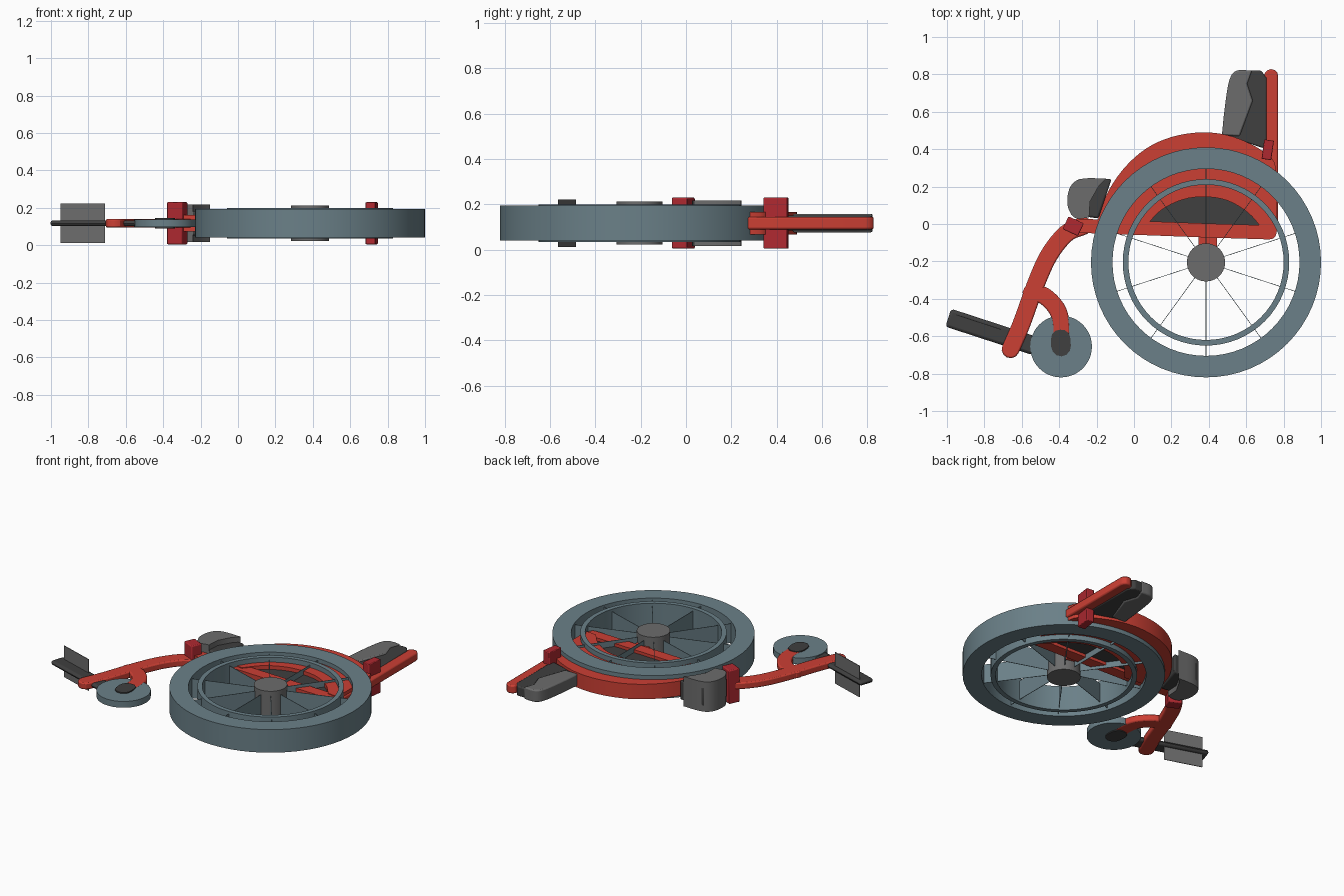
import bpy, bmesh, math
from mathutils import Vector

cube = bpy.data.objects.get("Cube")
if cube:
    bpy.data.objects.remove(cube, do_unlink=True)

MID = 0.1175   # mid-plane of the flat chair


def material(name, rgb):
    m = bpy.data.materials.new(name)
    m.use_nodes = True
    m.diffuse_color = (*rgb, 1)
    m.node_tree.nodes["Principled BSDF"].inputs["Base Color"].default_value = (*rgb, 1)
    return m


RED = material("frame red", (0.6, 0.05, 0.034))
CRIMSON = material("clamp crimson", (0.43, 0.022, 0.03))
SLATE = material("wheel slate", (0.145, 0.216, 0.246))
GREY = material("mid grey", (0.15, 0.15, 0.15))
DARK = material("dark grey", (0.05, 0.05, 0.05))


def prism(name, outline, height, mat, bevel=0.0, mid=MID):
    """Extrude a plan outline, symmetric about the mid-plane."""
    bm = bmesh.new()
    base = bm.faces.new([bm.verts.new((p[0], p[1], mid - height / 2)) for p in outline])
    geo = bmesh.ops.extrude_face_region(bm, geom=[base])["geom"]
    bmesh.ops.translate(bm, vec=(0, 0, height),
                        verts=[v for v in geo if isinstance(v, bmesh.types.BMVert)])
    bmesh.ops.recalc_face_normals(bm, faces=bm.faces)
    return finish(name, bm, mat, bevel)


def finish(name, bm, mat, bevel=0.0):
    me = bpy.data.meshes.new(name)
    bm.to_mesh(me)
    bm.free()
    me.materials.append(mat)
    ob = bpy.data.objects.new(name, me)
    bpy.context.collection.objects.link(ob)
    if bevel:
        mod = ob.modifiers.new("soft edges", "BEVEL")
        mod.width, mod.segments, mod.limit_method = bevel, 2, "ANGLE"
        mod.angle_limit = math.radians(50)
    bpy.ops.object.select_all(action="DESELECT")
    ob.select_set(True)
    bpy.context.view_layer.objects.active = ob
    bpy.ops.object.shade_smooth_by_angle(angle=math.radians(30))
    return ob


def spline(pts, steps=6):
    """Smooth open path through the points."""
    p = [Vector(q) for q in pts]
    p = [2 * p[0] - p[1]] + p + [2 * p[-1] - p[-2]]
    out = []
    for a, b, c, d in zip(p, p[1:], p[2:], p[3:]):
        for i in range(steps):
            t = i / steps
            out.append(0.5 * (2 * b + (c - a) * t + (2 * a - 5 * b + 4 * c - d) * t * t
                              + (3 * b - a - 3 * c + d) * t ** 3))
    return out + [p[-2]]


def ribbon(path, width):
    """Outline of a round-ended strip along a path."""
    path = [Vector(p) for p in path]
    r, left, right = width / 2, [], []
    for i, p in enumerate(path):
        t = (path[min(i + 1, len(path) - 1)] - path[max(i - 1, 0)]).normalized()
        n = Vector((-t.y, t.x)) * r
        left.append(p + n)
        right.append(p - n)

    def cap(c, start):
        d = start - c
        for k in range(1, 6):
            a = -math.pi * k / 6
            yield c + Vector((d.x * math.cos(a) - d.y * math.sin(a),
                              d.x * math.sin(a) + d.y * math.cos(a)))
    return left + list(cap(path[-1], left[-1])) + right[::-1] + list(cap(path[0], right[0]))


def circle(c, r, n=64):
    return [(c[0] + r * math.cos(2 * math.pi * i / n),
             c[1] + r * math.sin(2 * math.pi * i / n)) for i in range(n)]


def ring(name, c, r_out, r_in, height, mat):
    """Flat-sided annulus made by sweeping a rectangle."""
    bm = bmesh.new()
    h = height / 2
    loops = [[bm.verts.new((x, y, MID + z)) for x, y in circle(c, r)]
             for r, z in ((r_out, -h), (r_out, h), (r_in, h), (r_in, -h))]
    for a, b in zip(loops, loops[1:] + loops[:1]):
        for i in range(len(a)):
            j = (i + 1) % len(a)
            bm.faces.new((a[i], a[j], b[j], b[i]))
    bmesh.ops.recalc_face_normals(bm, faces=bm.faces)
    return finish(name, bm, mat)


def box(name, c, size, height, mat, turn=0.0, bevel=0.0):
    ca, sa = math.cos(turn), math.sin(turn)
    pts = [(c[0] + ca * sx * size[0] / 2 - sa * sy * size[1] / 2,
            c[1] + sa * sx * size[0] / 2 + ca * sy * size[1] / 2)
           for sx, sy in ((-1, -1), (1, -1), (1, 1), (-1, 1))]
    return prism(name, pts, height, mat, bevel)


# Main wheel: tyre, push rim, hub and upright blade spokes
HUB = (0.385, -0.205)
ring("tyre", HUB, 0.615, 0.5, 0.155, SLATE)
ring("push_rim", HUB, 0.445, 0.415, 0.165, SLATE)
prism("hub", circle(HUB, 0.102, 40), 0.19, GREY)
SPOKES = 10
for i in range(SPOKES):
    a = math.pi / 2 + 2 * math.pi * i / SPOKES
    c = (HUB[0] + 0.3 * math.cos(a), HUB[1] + 0.3 * math.sin(a))
    box(f"spoke_{i + 1}", c, (0.42, 0.003), 0.13, SLATE, a)

# Side guard arch, its dark panel and the seat rail
outer = spline([(-0.2, 0.0), (-0.15, 0.15), (-0.06, 0.29), (0.06, 0.4), (0.2, 0.465),
                (0.36, 0.49), (0.5, 0.475), (0.62, 0.43), (0.71, 0.37), (0.76, 0.29),
                (0.765, -0.04)], 4)
inner = spline([(0.05, -0.03), (0.14, 0.07), (0.26, 0.13), (0.38, 0.145),
                (0.5, 0.125), (0.61, 0.06), (0.69, -0.03)], 4)
prism("side_guard", outer + inner[::-1], 0.1, RED)
prism("guard_panel", inner, 0.05, DARK)
prism("seat_rail", ribbon([(-0.28, -0.01), (0.0, -0.02), (0.4, -0.035), (0.725, -0.045)], 0.075),
      0.09, RED)
box("axle_mount", (0.395, -0.1), (0.1, 0.13), 0.06, RED)

# Back post, front tube and caster stem
prism("back_post", ribbon([(0.733, 0.0), (0.733, 0.4), (0.733, 0.79)], 0.076), 0.055, RED, 0.008)
front = spline([(-0.27, -0.01), (-0.36, -0.05), (-0.45, -0.16), (-0.52, -0.31),
                (-0.6, -0.53), (-0.66, -0.67)])
prism("front_tube", ribbon(front, 0.095), 0.045, RED, 0.008)
stem = spline([(-0.55, -0.37), (-0.48, -0.385), (-0.415, -0.45), (-0.392, -0.52), (-0.39, -0.6)])
prism("caster_stem", ribbon(stem, 0.092), 0.045, RED, 0.008)

# Crimson clamps
box("front_clamp", (-0.325, -0.012), (0.09, 0.075), 0.225, CRIMSON, math.radians(-25), 0.006)
box("back_clamp", (0.715, 0.397), (0.052, 0.105), 0.225, CRIMSON, math.radians(-8), 0.004)

# Caster wheel and fork
CASTER = (-0.39, -0.655)
prism("caster_wheel", circle(CASTER, 0.165, 48), 0.042, SLATE)
fork = ribbon([(-0.392, -0.615), CASTER], 0.105)
prism("caster_fork", [(x, min(y, -0.565)) for x, y in fork], 0.056, DARK)

# Footrest bar with its upright plate
bar = [(-0.985, -0.503), (-0.55, -0.645)]
slope = math.atan2(bar[1][1] - bar[0][1], bar[1][0] - bar[0][0])
box("footrest_bar", (-0.76, -0.577), (0.49, 0.1), 0.03, DARK, slope, 0.02)
box("footrest_plate", (-0.83, -0.525), (0.25, 0.004), 0.21, GREY, slope)

# Seat cushion: low dark body and tall grey front roll
prism("seat_cushion", [(-0.34, 0.05), (-0.19, 0.03), (-0.12, 0.24), (-0.3, 0.24)], 0.13, DARK, 0.01)
roll = spline([(-0.24, 0.035), (-0.31, 0.03), (-0.35, 0.08), (-0.355, 0.15), (-0.33, 0.215),
               (-0.27, 0.243), (-0.15, 0.243)], 4)
prism("cushion_roll", roll + [(-0.19, 0.2), (-0.235, 0.12)], 0.2, GREY)

# Backrest: dark core and grey front padding
prism("backrest_core", [(0.49, 0.47), (0.53, 0.8), (0.57, 0.82), (0.68, 0.82),
                        (0.71, 0.78), (0.71, 0.4)], 0.066, DARK, 0.008)
pad = spline([(0.47, 0.475), (0.485, 0.62), (0.51, 0.77), (0.55, 0.82), (0.63, 0.82)], 4)
prism("backrest_pad", pad + [(0.605, 0.75), (0.635, 0.66), (0.565, 0.47)], 0.082, GREY, 0.008)
